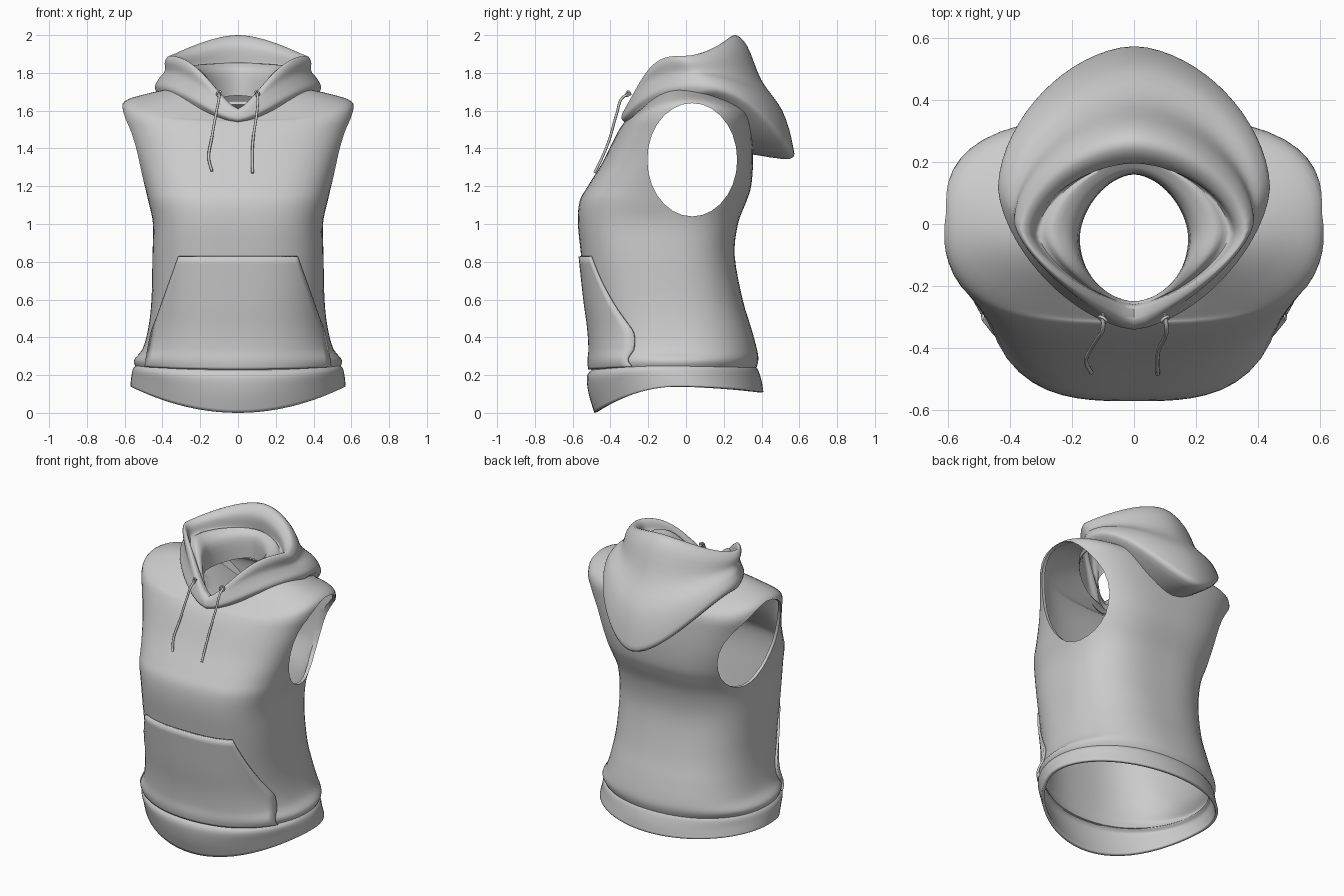
import bpy, math
from mathutils import Vector

if "Cube" in bpy.data.objects:
    bpy.data.objects.remove(bpy.data.objects["Cube"])

# Ring key: half width, front y, back y, front z, side z, back z, squareness of front
HEM = [(.57, -.485, .41, 0, .14, .11, 2), (.565, -.515, .40, .1, .19, .17, 2),
       (.555, -.525, .38, .19, .235, .23, 2.1), (.53, -.50, .36, .23, .26, .25, 2.1)]
BODY = [(.54, -.50, .37, .21, .24, .23, 2.1), (.55, -.508, .383, .27, .28, .28, 2.2),
        (.505, -.503, .375, .34, .34, .34, 2.4), (.475, -.51, .345, .45, .45, .45, 2.5),
        (.458, -.53, .30, .6, .6, .6, 2.6), (.453, -.555, .258, .83, .83, .83, 2.8),
        (.45, -.572, .275, 1.0, 1.0, 1.0, 3), (.475, -.563, .32, 1.12, 1.12, 1.12, 3),
        (.495, -.52, .345, 1.2, 1.2, 1.2, 3), (.535, -.44, .355, 1.33, 1.33, 1.33, 3),
        (.585, -.365, .35, 1.48, 1.48, 1.48, 3), (.612, -.325, .34, 1.54, 1.58, 1.56, 3),
        (.60, -.31, .32, 1.55, 1.65, 1.6, 2.6), (.48, -.29, .28, 1.565, 1.69, 1.63, 2.2),
        (.36, -.27, .24, 1.575, 1.715, 1.65, 2)]
HOOD = [(.39, -.29, .34, 1.53, 1.67, 1.37, 1.7), (.432, -.325, .55, 1.54, 1.70, 1.345, 1.6),
        (.438, -.34, .565, 1.555, 1.735, 1.42, 1.6), (.415, -.34, .51, 1.575, 1.775, 1.6, 1.5),
        (.388, -.335, .40, 1.59, 1.81, 1.76, 1.4), (.387, -.32, .325, 1.605, 1.86, 1.94, 1.4),
        (.365, -.30, .26, 1.61, 1.89, 2.0, 1.4), (.335, -.27, .20, 1.60, 1.87, 1.95, 1.4),
        (.31, -.26, .20, 1.58, 1.82, 1.86, 1.5), (.26, -.26, .20, 1.575, 1.84, 1.85, 1.6),
        (.19, -.25, .165, 1.56, 1.79, 1.81, 1.8), (.175, -.25, .16, 1.53, 1.65, 1.68, 2)]


def ring_at(keys, u):
    """Catmull-Rom blend of the ring keys."""
    i = min(int(u), len(keys) - 2)
    f = u - i
    a, b, c, d = (keys[max(0, min(len(keys) - 1, i + k))] for k in (-1, 0, 1, 2))
    return [q + .5 * f * (r - p + f * (2 * p - 5 * q + 4 * r - s + f * (3 * (q - r) + s - p)))
            for p, q, r, s in zip(a, b, c, d)]


def surface(keys, u, t, power=2, back_n=None):
    hw, yf, yb, zf, zs, zb, n = ring_at(keys, u)
    c, s = math.cos(t), math.sin(t)
    if s > 0 and back_n:
        n = back_n
    r = (abs(c) ** n + abs(s) ** n) ** (-1 / n)
    q = r * s
    y = (yf + yb) / 2 + (yb - yf) / 2 * q
    z = zs + ((zf - zs) * abs(q) ** power if s < 0 else (zb - zs) * q * q)
    return Vector((hw * r * c, y, z))


def grid_object(name, rows, closed):
    n = len(rows[0])
    faces = [(i * n + j, i * n + (j + 1) % n, (i + 1) * n + (j + 1) % n, (i + 1) * n + j)
             for i in range(len(rows) - 1) for j in range(n if closed else n - 1)]
    mesh = bpy.data.meshes.new(name)
    mesh.from_pydata([p for row in rows for p in row], [], faces)
    ob = bpy.data.objects.new(name, mesh)
    bpy.context.collection.objects.link(ob)
    return ob


def loft(name, keys, power=2, back_n=None, seg=64, steps=4):
    count = (len(keys) - 1) * steps
    rows = [[surface(keys, i / steps, 2 * math.pi * j / seg, power, back_n) for j in range(seg)]
            for i in range(count + 1)]
    return grid_object(name, rows, True)


def thicken(ob, thickness, offset):
    m = ob.modifiers.new("thickness", 'SOLIDIFY')
    m.thickness, m.offset = thickness, offset


def activate(ob):
    bpy.ops.object.select_all(action='DESELECT')
    ob.select_set(True)
    bpy.context.view_layer.objects.active = ob


def smooth(ob, angle=40):
    activate(ob)
    bpy.ops.object.shade_smooth_by_angle(angle=math.radians(angle))


# Torso shell with both armholes cut by one oval bar
body = loft("torso", BODY)
thicken(body, .02, -1)
bpy.ops.mesh.primitive_cylinder_add(vertices=28, radius=1, depth=3, location=(0, .033, 1.34),
                                    rotation=(0, math.pi / 2, 0))
cutter = bpy.context.object
cutter.name = "armhole_cutter"
cutter.scale = (.30, .238, 1)
cutter.hide_render = True
cut = body.modifiers.new("armholes", 'BOOLEAN')
cut.operation, cut.solver, cut.object = 'DIFFERENCE', 'EXACT', cutter
activate(body)
for m in list(body.modifiers):
    bpy.ops.object.modifier_apply(modifier=m.name)
bpy.data.objects.remove(cutter)
smooth(body)

# Waistband
hem = loft("waistband", HEM)
thicken(hem, .018, -1)
smooth(hem)

# Folded hood, outside and lining in one sweep
hood = loft("hood", HOOD, power=3, back_n=1.75)
smooth(hood, 60)

# Front pouch pocket lying on the torso
EDGE = [(.2, .495), (.43, .45), (.55, .405), (.83, .31)]


def pocket_half_width(z):
    for (z0, w0), (z1, w1) in zip(EDGE, EDGE[1:]):
        if z <= z1:
            return w0 + (w1 - w0) * (z - z0) / (z1 - z0)
    return EDGE[-1][1]


rows = []
for i in range(25):
    u = .45 + (5 - .45) * i / 24
    ring = ring_at(BODY, u)
    w, n = pocket_half_width(ring[4]) / ring[0], ring[6]
    row = []
    for j in range(33):
        x = w * (j / 16 - 1)
        row.append(surface(BODY, u, math.atan2(-(1 - abs(x) ** n) ** (1 / n), x)))
    rows.append(row)
pocket = grid_object("pouch_pocket", rows, False)
thicken(pocket, .014, 1)
smooth(pocket)


# Drawcords and eyelets
def cord(name, points):
    cu = bpy.data.curves.new(name, 'CURVE')
    cu.dimensions = '3D'
    cu.bevel_depth, cu.bevel_resolution, cu.resolution_u = .007, 2, 6
    sp = cu.splines.new('BEZIER')
    sp.bezier_points.add(len(points) - 1)
    for bp, p in zip(sp.bezier_points, points):
        bp.co = p
        bp.handle_left_type = bp.handle_right_type = 'AUTO'
    cu.use_fill_caps = True
    bpy.context.collection.objects.link(bpy.data.objects.new(name, cu))


cord("drawcord_left", [(-.1, -.29, 1.69), (-.1, -.335, 1.67), (-.115, -.365, 1.59),
                       (-.14, -.405, 1.45), (-.155, -.445, 1.35), (-.138, -.48, 1.28)])
cord("drawcord_right", [(.1, -.29, 1.69), (.105, -.335, 1.67), (.1, -.365, 1.59),
                        (.08, -.405, 1.45), (.075, -.445, 1.35), (.077, -.485, 1.27)])
for side in (-1, 1):
    bpy.ops.mesh.primitive_torus_add(major_radius=.014, minor_radius=.005, major_segments=16,
                                     minor_segments=8, location=(.1 * side, -.308, 1.69),
                                     rotation=(math.radians(70), 0, side * math.radians(35)))
    bpy.context.object.name = "eyelet_right" if side > 0 else "eyelet_left"
    smooth(bpy.context.object, 60)
